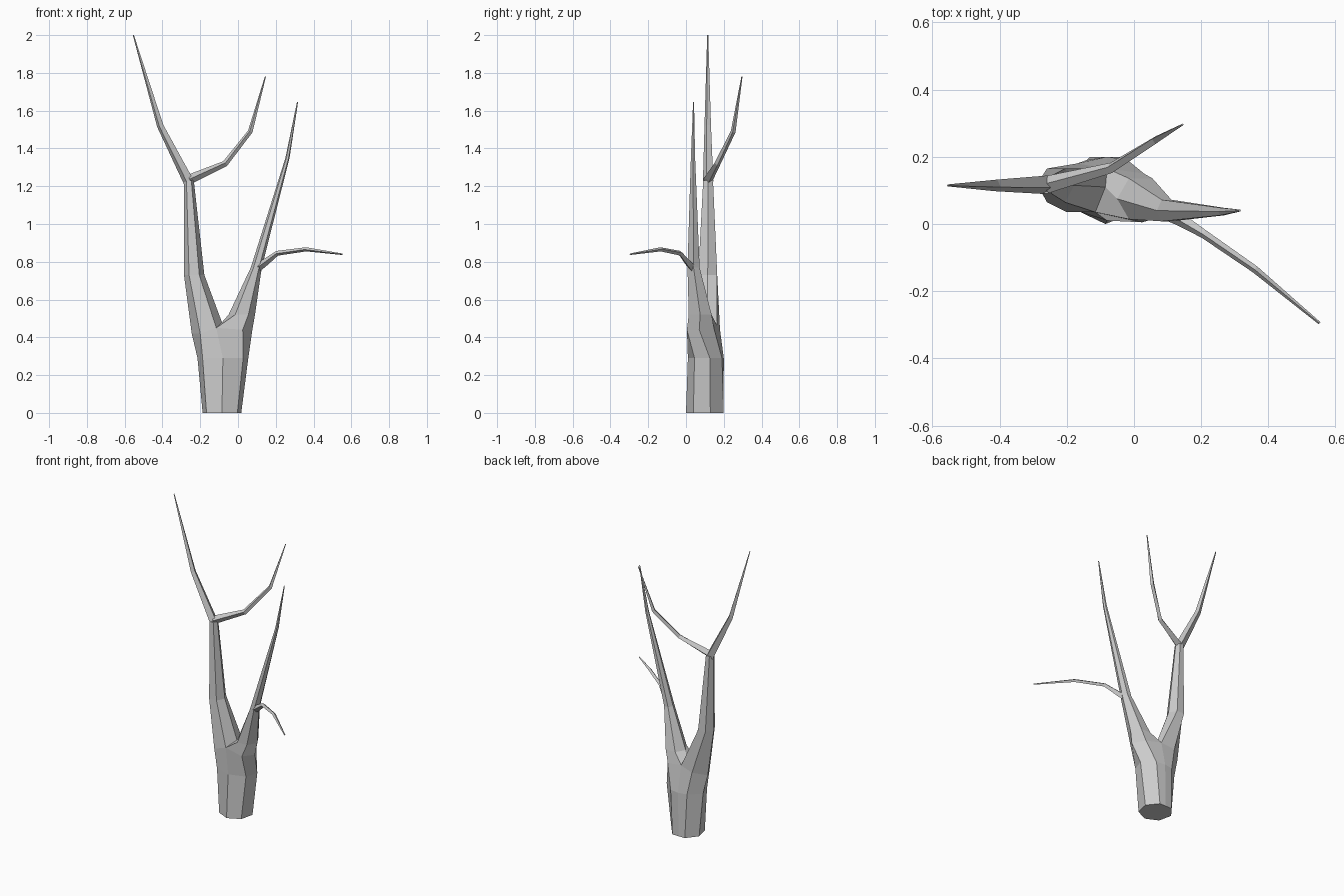
import bpy, bmesh
from math import sin, cos, radians
from mathutils import Vector

cube = bpy.data.objects.get("Cube")
if cube:
    bpy.data.objects.remove(cube)

bark = bpy.data.materials.new("grey bark")
bark.use_nodes = True
GREY = (0.6, 0.6, 0.6, 1)
bark.diffuse_color = GREY
bark.node_tree.nodes["Principled BSDF"].inputs["Base Color"].default_value = GREY


def finish(bm, name):
    bmesh.ops.recalc_face_normals(bm, faces=bm.faces)
    mesh = bpy.data.meshes.new(name)
    bm.to_mesh(mesh)
    bm.free()
    mesh.materials.append(bark)
    obj = bpy.data.objects.new(name, mesh)
    bpy.context.collection.objects.link(obj)


def ring(bm, centre, rx, ry, angles):
    x, y, z = centre
    return [bm.verts.new((x + rx * cos(radians(a)), y + ry * sin(radians(a)), z)) for a in angles]


def bridge(bm, low, high):
    n = len(low)
    for i in range(n):
        j = (i + 1) % n
        bm.faces.new((low[i], low[j], high[j], high[i]))


def stem(bm, start, levels, first_angle):
    """Continue a six-sided stem upwards from an existing ring."""
    angles = [first_angle + 60 * i for i in range(6)]
    for centre, rx, ry in levels:
        top = ring(bm, centre, rx, ry, angles)
        bridge(bm, start, top)
        start = top
    bm.faces.new(start)


def branch(name, points, sides=4):
    """Tapered tube through (x, y, z, radius) points."""
    bm = bmesh.new()
    path = [Vector(p[:3]) for p in points]
    last = None
    for i, p in enumerate(points):
        way = (path[min(i + 1, len(path) - 1)] - path[max(i - 1, 0)]).normalized()
        side = way.cross(Vector((0.3, 1, 0.1))).normalized()
        up = side.cross(way)
        loop = [bm.verts.new(path[i] + p[3] * (side * cos(radians(360 * k / sides))
                + up * sin(radians(360 * k / sides)))) for k in range(sides)]
        if last:
            bridge(bm, last, loop)
        else:
            bm.faces.new(loop)
        last = loop
    bm.faces.new(last)
    finish(bm, name)


# Trunk: seven-sided foot, with an extra point at the back for the fork
bm = bmesh.new()
around = [270, 321, 373, 424, 450, 476, 527, 579]
foot = ring(bm, (-0.085, 0.105, 0), 0.105, 0.105, around)
foot[4].co.y = foot[3].co.y
waist = ring(bm, (-0.08, 0.105, 0.29), 0.138, 0.095, around)
bm.faces.new(foot)
bridge(bm, foot, waist)

# Fork: the outline divides at a front, middle and back crotch point
fork = [bm.verts.new(p) for p in (
    (-0.115, 0.035, 0.45), (0.025, 0.005, 0.44), (0.076, 0.07, 0.44), (0.03, 0.15, 0.44),
    (-0.08, 0.165, 0.46), (-0.17, 0.18, 0.44), (-0.245, 0.12, 0.42), (-0.2, 0.035, 0.42))]
crotch = bm.verts.new((-0.085, 0.11, 0.48))
bridge(bm, waist, fork)

# Two main stems
stem(bm, [fork[0], crotch] + fork[4:], [
    ((-0.232, 0.115, 0.73), 0.054, 0.058),
    ((-0.26, 0.117, 1.23), 0.026, 0.03)], -60)
stem(bm, fork[:5] + [crotch], [
    ((0.02, 0.075, 0.52), 0.07, 0.07),
    ((0.097, 0.04, 0.77), 0.029, 0.037),
    ((0.262, 0.037, 1.35), 0.011, 0.013),
    ((0.315, 0.04, 1.645), 0.003, 0.003)], 240)
finish(bm, "trunk")

# Upper branches and side twig
branch("tall_branch", [(-0.26, 0.117, 1.22, 0.029), (-0.412, 0.115, 1.52, 0.018),
                       (-0.554, 0.115, 2.0, 0.003)])
branch("inner_branch", [(-0.26, 0.117, 1.235, 0.026), (-0.068, 0.167, 1.32, 0.016),
                        (0.065, 0.25, 1.49, 0.013), (0.145, 0.296, 1.78, 0.003)])
branch("side_twig", [(0.1, 0.035, 0.77, 0.025), (0.135, 0.015, 0.79, 0.02),
                     (0.208, -0.03, 0.845, 0.013), (0.36, -0.135, 0.866, 0.011),
                     (0.552, -0.295, 0.84, 0.004)])
